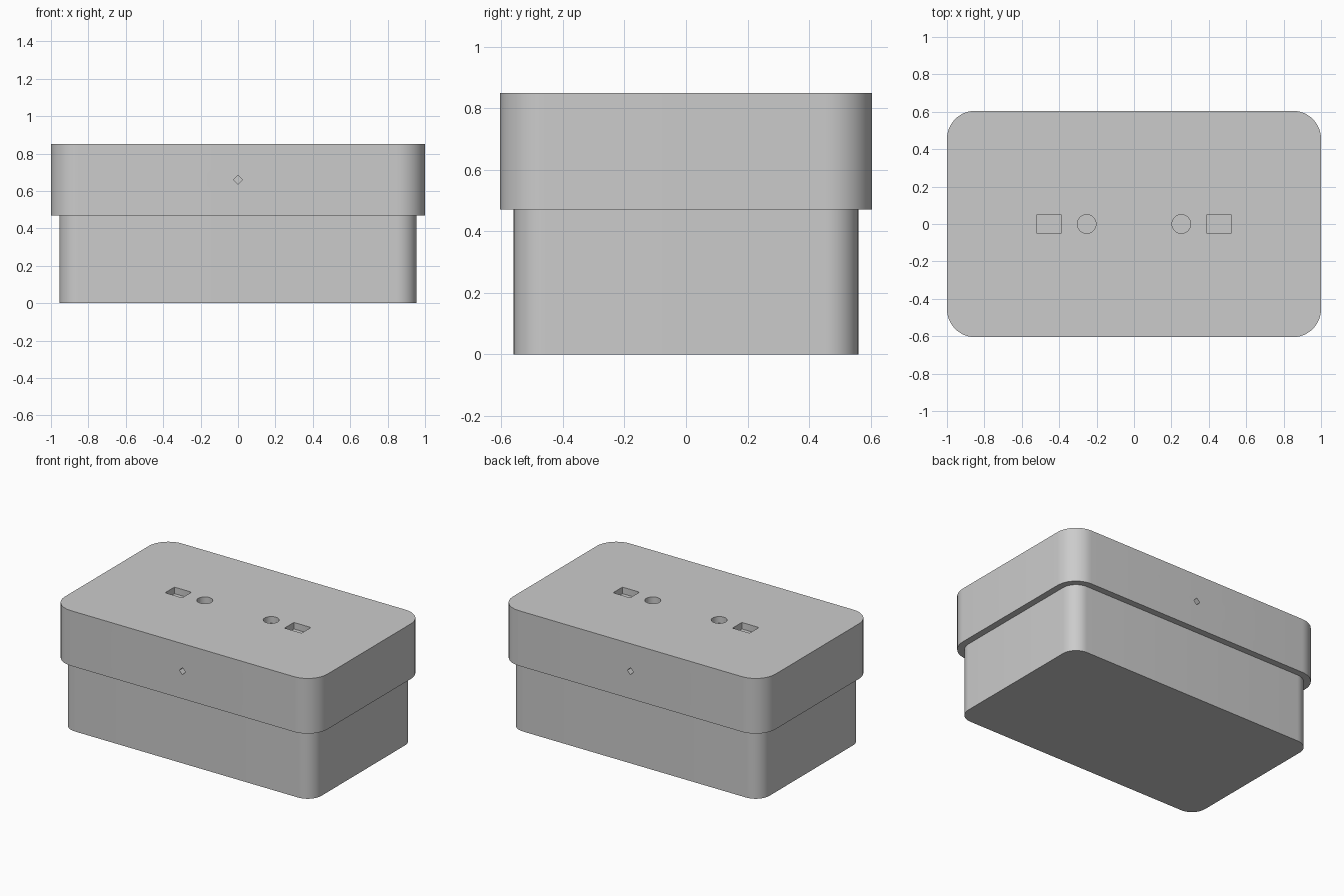
import bpy, bmesh, math

if "Cube" in bpy.data.objects:
    bpy.data.objects.remove(bpy.data.objects["Cube"])

LID_X, LID_Y, LID_R = 1.0, 0.605, 0.15
WALL = 0.045
TOP, RIM = 0.85, 0.47

grey = bpy.data.materials.new("plain grey")
grey.use_nodes = True
grey.diffuse_color = (0.6, 0.6, 0.6, 1)
grey.node_tree.nodes["Principled BSDF"].inputs["Base Color"].default_value = (0.6, 0.6, 0.6, 1)


def rounded_outline(hx, hy, r, steps=12):
    """Counter-clockwise outline of a rounded rectangle."""
    points = []
    for i, (sx, sy) in enumerate([(1, 1), (-1, 1), (-1, -1), (1, -1)]):
        for k in range(steps + 1):
            a = math.pi / 2 * (i + k / steps)
            points.append((sx * (hx - r) + r * math.cos(a), sy * (hy - r) + r * math.sin(a)))
    return points


def prism(name, outline, z0, z1):
    """Extrude an outline upwards from z0 to z1."""
    bm = bmesh.new()
    face = bm.faces.new([bm.verts.new((x, y, z0)) for x, y in outline])
    new = bmesh.ops.extrude_face_region(bm, geom=[face])["geom"]
    verts = [v for v in new if isinstance(v, bmesh.types.BMVert)]
    bmesh.ops.translate(bm, verts=verts, vec=(0, 0, z1 - z0))
    bmesh.ops.recalc_face_normals(bm, faces=bm.faces)
    mesh = bpy.data.meshes.new(name)
    bm.to_mesh(mesh)
    bm.free()
    mesh.materials.append(grey)
    obj = bpy.data.objects.new(name, mesh)
    bpy.context.collection.objects.link(obj)
    return obj


def cut(target, cutter):
    """Subtract the cutter, then discard it."""
    bpy.context.view_layer.objects.active = target
    mod = target.modifiers.new("cut", "BOOLEAN")
    mod.operation, mod.solver, mod.object = "DIFFERENCE", "EXACT", cutter
    bpy.ops.object.modifier_apply(modifier=mod.name)
    bpy.data.objects.remove(cutter)


def circle(x, r, sides):
    return [(x + r * math.cos(2 * math.pi * k / sides), r * math.sin(2 * math.pi * k / sides))
            for k in range(sides)]


# Box body, reaching up to the underside of the lid
inner = rounded_outline(LID_X - WALL, LID_Y - WALL, LID_R - WALL)
body = prism("box_body", inner, 0, TOP - WALL)

# Lid shell that slips over the body
lid = prism("lid", rounded_outline(LID_X, LID_Y, LID_R), RIM, TOP)
cut(lid, prism("cavity", inner, RIM - 0.1, TOP - WALL))

# Round and rectangular openings in the lid top
for side in (-1, 1):
    cut(lid, prism("round_cutter", circle(side * 0.253, 0.05, 32), TOP - 0.1, TOP + 0.1))
    slot = [(side * 0.455 + x, y) for x, y in rounded_outline(0.065, 0.051, 0.004, 2)]
    cut(lid, prism("slot_cutter", slot, TOP - 0.1, TOP + 0.1))

# Small diamond openings through the front and back walls
diamond = prism("diamond_cutter", circle(0, 0.024, 4), -1, 1)
diamond.rotation_euler.x = math.pi / 2
diamond.location.z = 0.66
bpy.context.view_layer.update()
cut(lid, diamond)

# Smooth corners, sharp rims
for obj in (body, lid):
    bpy.ops.object.select_all(action="DESELECT")
    obj.select_set(True)
    bpy.context.view_layer.objects.active = obj
    bpy.ops.object.shade_smooth_by_angle(angle=math.radians(30))
